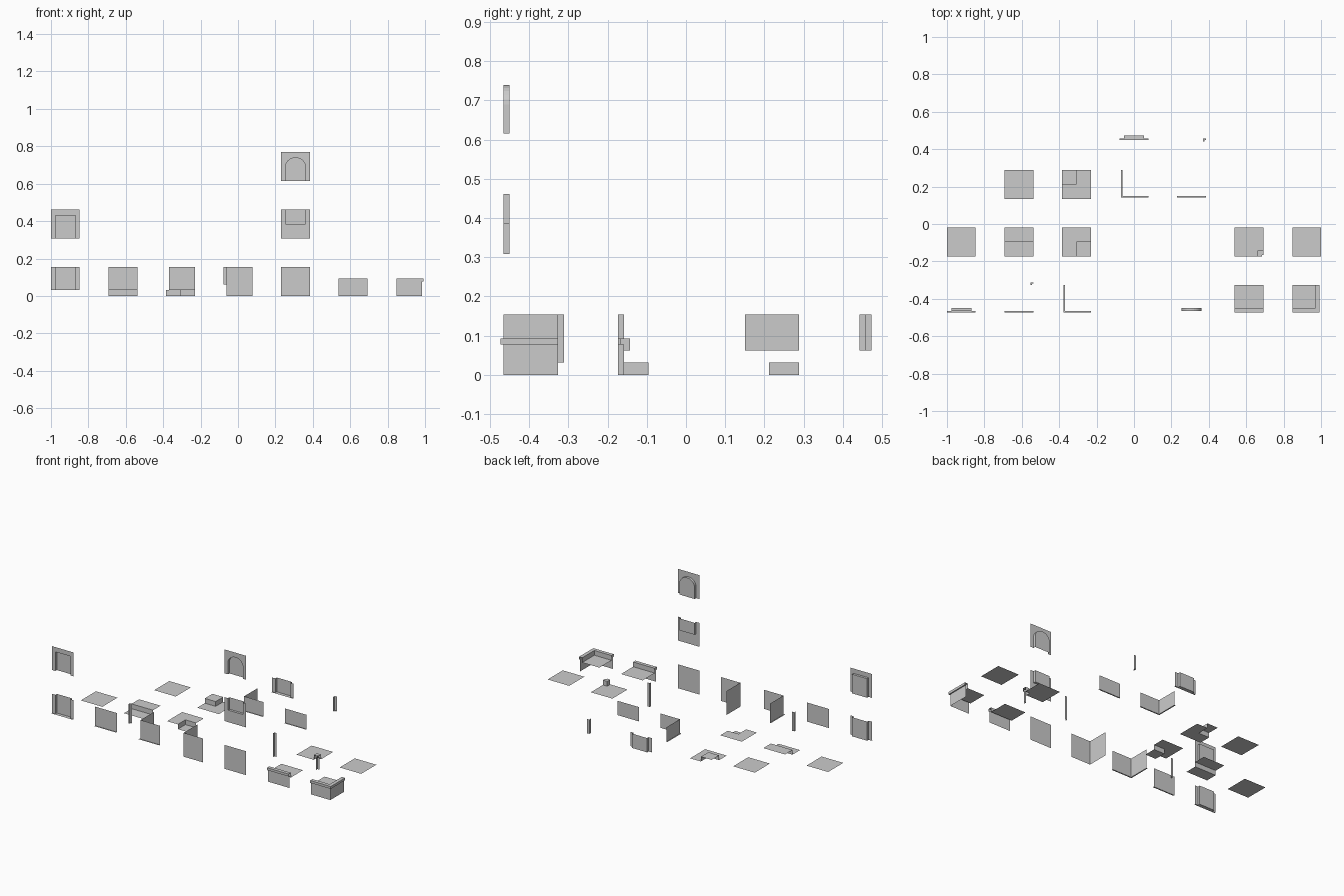
import bpy, bmesh, math

if "Cube" in bpy.data.objects:
    bpy.data.objects.remove(bpy.data.objects["Cube"])

U = 2 / 13                       # one kit tile; 7 columns with one-tile gaps


def make(name, faces, col, row, level=0):
    """Build an object from faces given in tile units and set it on its grid slot."""
    off = (2 * col - 0.5, 2 * row - 3.125, level)
    bm = bmesh.new()
    for f in faces:
        bm.faces.new([bm.verts.new([(c + o) * U for c, o in zip(p, off)]) for p in f])
    bmesh.ops.remove_doubles(bm, verts=bm.verts, dist=1e-5)
    me = bpy.data.meshes.new(name)
    bm.to_mesh(me)
    bm.free()
    ob = bpy.data.objects.new(name, me)
    bpy.context.collection.objects.link(ob)
    return ob


# Ground paths: each maps a distance from the outer tile edge to a plan line
def straight(o): return [(0, o), (1, o)]
def left_corner(o): return [(o, 1), (o, o), (1, o)]
def right_corner(o): return [(0, o), (1 - o, o), (1 - o, 1)]
def inner_corner(o): return [(1 - o, 0), (1 - o, o), (1, o)]


def sweep(profile, path):
    """Faces of a (distance, height) profile carried along a plan path."""
    faces = []
    for (o0, z0), (o1, z1) in zip(profile, profile[1:]):
        a = [(x, y, z0) for x, y in path(o0)]
        b = [(x, y, z1) for x, y in path(o1)]
        for i in range(len(a) - 1):
            faces.append([a[i], a[i + 1], b[i + 1], b[i]])
    return faces


def wall(z):
    """Wall profile; a raised wall has a narrow strip along its foot."""
    return ([(.05, z)] if z else []) + [(.1, z), (.1, 1)]


def recess(outline, border):
    """Wall with a shallow closed recess following an open outline."""
    front = [(x, .1, z) for x, z in outline]
    back = [(x, .2, z) for x, z in outline]
    faces = [front + [(x, .1, z) for x, z in border], back]
    for i in range(len(outline) - 1):
        faces.append([front[i], back[i], back[i + 1], front[i + 1]])
    return faces


def channel(z):
    """Raised wall with a full-height recess between two side strips."""
    faces = []
    for x0, x1, d in ((0, .15, .1), (.15, .85, .2), (.85, 1, .1)):
        faces += sweep([(.05, z), (d, z), (d, 1)], lambda o: [(x0, o), (x1, o)])
    for x in (.15, .85):
        faces.append([(x, .1, z), (x, .2, z), (x, .2, 1), (x, .1, 1)])
    return faces


# Plain floors at three heights
for name, col, row, z in (("floor_low", -3, 1, 0), ("floor_raised", -2, 2, .2),
                          ("roof_flat", 3, 1, .4)):
    make(name, [[(0, 0, z), (1, 0, z), (1, 1, z), (0, 1, z)]], col, row)

# Floor steps
step = [(0, 0), (.5, 0), (.5, .2), (1, .2)]
make("step_straight", sweep(step, straight), -2, 1)
make("step_inner_corner", sweep(step, inner_corner), -1, 1)
make("step_outer_corner", sweep(step, right_corner), -1, 2)

# Roof edges with overhanging parapet
parapet = [(.1, 0), (.1, .5), (.05, .5), (.05, .6), (.2, .6), (.2, .4), (1, .4)]
make("roof_edge", sweep(parapet, straight), 2, 0)
make("roof_outer_corner", sweep(parapet, right_corner), 3, 0)
make("roof_inner_corner", sweep(parapet, inner_corner), 2, 1)

# Wall sets: full, above a low step, above a roof
for tag, z, flat, corner, inner in (
        ("full", 0, (1, 0), (0, 0), (1, 1)),
        ("step", .2, (-2, 0), (-1, 0), (-2, .5)),
        ("roof", .4, (1, 2), (0, 2), (1, 3))):
    make("wall_" + tag, sweep(wall(z), straight), *flat)
    make("wall_corner_" + tag, sweep(wall(z), left_corner), *corner)
    make("wall_inner_corner_" + tag, sweep(wall(z), inner_corner), *inner)

# Recessed walls
make("recess_wall_step", channel(.2), -3, 0)
make("recess_wall_roof", channel(.4), 0, 3)
around_door = [(1, 0), (1, 1), (0, 1), (0, 0)]
make("door_square", recess([(.15, 0), (.15, .8), (.85, .8), (.85, 0)], around_door), -3, 0, 2)
make("window_low", recess([(.15, 1), (.15, .5), (.85, .5), (.85, 1)],
                          [(1, 1), (1, 0), (0, 0), (0, 1)]), 1, 0, 2)
arch = [(.5 - .35 * math.cos(math.pi * i / 12), .48 + .32 * math.sin(math.pi * i / 12))
        for i in range(13)]
make("door_arch", recess([(.15, 0)] + arch + [(.85, 0)], around_door), 1, 0, 4)
